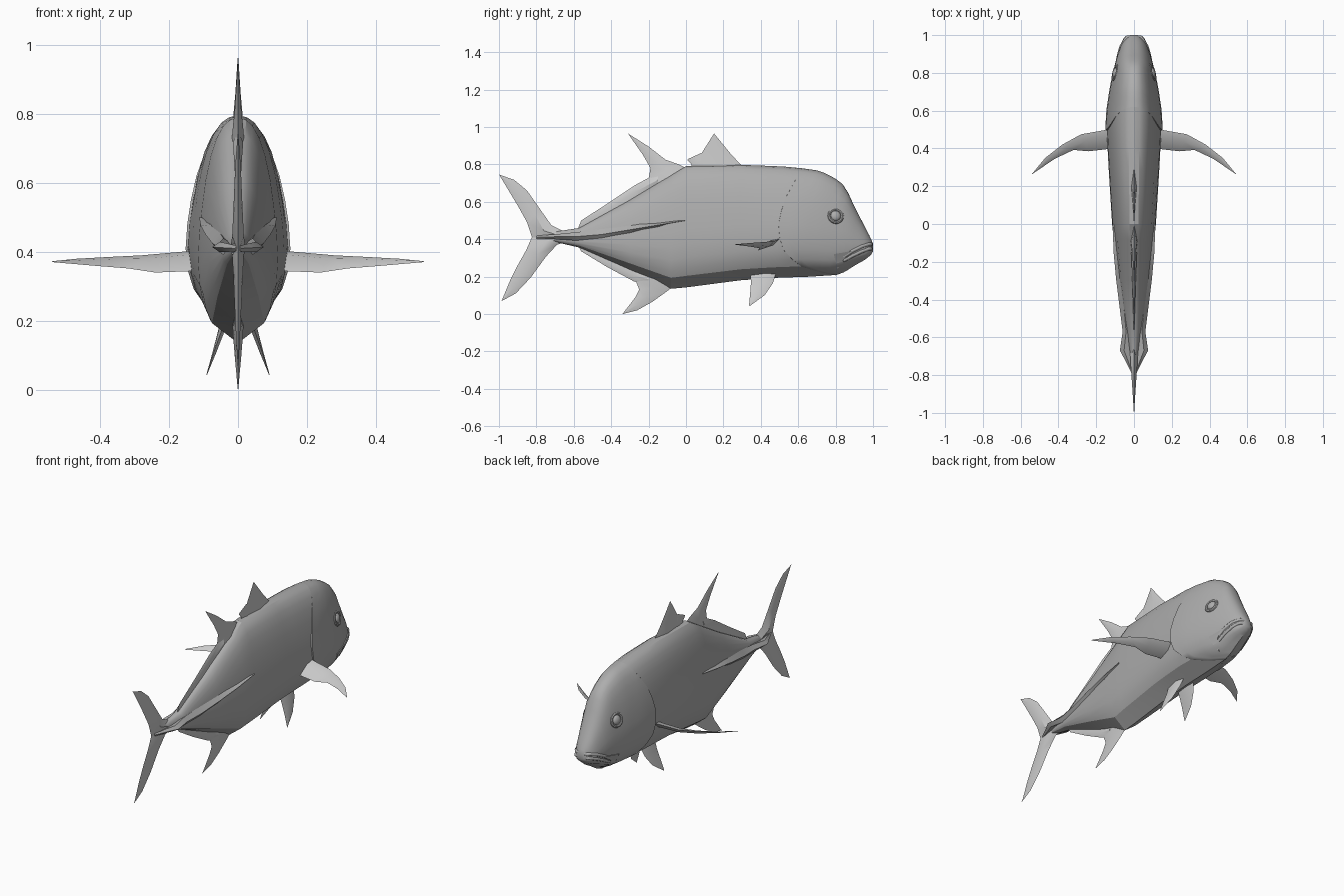
import bpy, bmesh, math
from mathutils import Vector

if "Cube" in bpy.data.objects:
    bpy.data.objects.remove(bpy.data.objects["Cube"])

# Body stations: y, top z, bottom z, half width
ST = [(-.80, .42, .40, .006), (-.70, .44, .385, .02), (-.57, .46, .355, .045),
      (-.30, .61, .235, .085), (-.08, .745, .135, .108), (0, .79, .142, .116),
      (.29, .797, .18, .134), (.50, .79, .195, .145), (.60, .782, .198, .141),
      (.717, .765, .20, .126), (.79, .73, .203, .112), (.85, .685, .225, .099),
      (.90, .575, .258, .085), (.957, .465, .29, .064), (.988, .405, .315, .043),
      (1.0, .375, .335, .018)]
# Half cross-section: height fraction, width fraction (bottom to top)
SEC = [(0, 0), (.05, .37), (.095, .7), (.16, .86), (.25, .96), (.36, 1), (.48, .97), (.6, .9),
       (.72, .81), (.83, .68), (.91, .53), (.965, .36), (.99, .2), (1, 0)]
# Rear edge of the gill cover: height fraction, y
GILL = [(0, .80), (.09, .62), (.22, .525), (.43, .488), (.68, .52), (.87, .58), (1, .62)]


def grey(name, v):
    m = bpy.data.materials.new(name)
    m.diffuse_color = (v, v, v, 1)
    m.use_nodes = True
    m.node_tree.nodes["Principled BSDF"].inputs["Base Color"].default_value = m.diffuse_color
    return m


BODY, FIN = grey("body_grey", .42), grey("fin_grey", .54)


def interp(table, u):
    u = min(max(u, table[0][0]), table[-1][0])
    for a, b in zip(table, table[1:]):
        if u <= b[0]:
            k = (u - a[0]) / (b[0] - a[0])
            return [p + (q - p) * k for p, q in zip(a[1:], b[1:])]


def surf(y, h, grow=1):
    top, bot, w = interp(ST, y)
    return Vector((w * interp(SEC, h)[0] * grow, y, bot + (top - bot) * h))


def on_side(y, z, out=0):
    top, bot, w = interp(ST, y)
    return Vector((surf(y, (z - bot) / (top - bot)).x + out, y, z))


def finish(ob, angle=30, mirror=False, mat=BODY):
    bpy.ops.object.select_all(action='DESELECT')
    bpy.context.view_layer.objects.active = ob
    ob.select_set(True)
    bpy.ops.object.shade_smooth_by_angle(angle=math.radians(angle))
    ob.data.materials.append(mat)
    if mirror:
        ob.modifiers.new("Mirror", 'MIRROR').use_mirror_merge = False
    return ob


def loft(name, rings, caps=(True, True), angle=30, mirror=False, mat=BODY):
    bm = bmesh.new()
    rows = [[bm.verts.new(p) for p in r] for r in rings]
    n = len(rows[0])
    for a, b in zip(rows, rows[1:]):
        for i in range(n):
            bm.faces.new((a[i], a[(i + 1) % n], b[(i + 1) % n], b[i]))
    for on, r in zip(caps, (rows[0], rows[-1])):
        if on:
            bm.faces.new(r)
    bmesh.ops.recalc_face_normals(bm, faces=bm.faces)
    me = bpy.data.meshes.new(name)
    bm.to_mesh(me)
    bm.free()
    ob = bpy.data.objects.new(name, me)
    bpy.context.collection.objects.link(ob)
    return finish(ob, angle, mirror, mat)


def ring(fn):
    half = [fn(h) for h, _ in SEC]
    return half + [Vector((-p.x, p.y, p.z)) for p in half[-2:0:-1]]


def fin(name, lead, trail, thick, normal=(1, 0, 0), mirror=False):
    # diamond section, thinning from root to tip
    n, rings, last = Vector(normal).normalized(), [], len(lead) - 1
    for i, (a, b) in enumerate(zip(lead, trail)):
        a, b = (Vector(p if len(p) == 3 else (0, *p)) for p in (a, b))
        off = n * (thick * (1 - i / last) + .001)
        m = a.lerp(b, .4)
        rings.append([a, m + off, b, m - off])
    return loft(name, rings, mirror=mirror, mat=FIN)


def tube(name, pts, r):
    cu = bpy.data.curves.new(name, 'CURVE')
    cu.dimensions, cu.bevel_depth, cu.bevel_resolution, cu.use_fill_caps = '3D', r, 2, True
    sp = cu.splines.new('POLY')
    full = pts + [Vector((-p.x, p.y, p.z)) for p in pts[::-1]]
    sp.points.add(len(full) - 1)
    for q, p in zip(sp.points, full):
        q.co = (*p, 1)
    cu.materials.append(BODY)
    bpy.context.collection.objects.link(bpy.data.objects.new(name, cu))


def gill(h):
    return interp(GILL, h)[0]


def lip(h):
    # gill edge step fades out towards the back of the head
    return .05 * min(1, max(0, (.9 - h) / .25))


# Trunk: fixed stations, then rows that slide under the gill cover
rows = [ring(lambda h, y=s[0]: surf(y, h)) for s in ST[:7]]
for k in (.35, .7, 1):
    rows.append(ring(lambda h: surf(.29 + (gill(h) - .29 + .006 * (lip(h) > 0)) * k, h)))
loft("trunk", rows, (True, False), 22)

# Head with a raised gill cover edge
rows = [ring(lambda h: surf(gill(h), h))]
for i in range(15):
    s = 1 - (1 - i / 14) ** 1.5
    rows.append(ring(lambda h: surf(gill(h) + .0005 + (.9995 - gill(h)) * s, h, 1 + lip(h) * (1 - s))))
loft("head", rows, (False, True), 35)

# Upright fins
fin("first_dorsal_fin", [(.31, .78), (.24, .855), (.15, .965)],
    [(.03, .78), (.085, .862), (.147, .96)], .014)
fin("dorsal_fin_notch", [(.12, .79), (.08, .86), (.01, .828)],
    [(.03, .78), (.03, .80), (.008, .822)], .006)
fin("second_dorsal_fin", [(.02, .77), (-.04, .80), (-.11, .825), (-.2, .895), (-.31, .965)],
    [(-.25, .62), (-.20, .72), (-.19, .78), (-.23, .85), (-.305, .957)], .018)
fin("second_dorsal_fin_trail", [(-.15, .755), (-.27, .69), (-.42, .59), (-.56, .50)],
    [(-.15, .66), (-.27, .60), (-.42, .51), (-.58, .45)], .014)
fin("anal_fin", [(-.05, .16), (-.11, .115), (-.18, .065), (-.26, .02), (-.34, 0)],
    [(-.33, .26), (-.27, .18), (-.25, .13), (-.27, .09), (-.335, .006)], .016)
fin("anal_fin_trail", [(-.2, .15), (-.28, .175), (-.42, .25), (-.56, .335)],
    [(-.2, .24), (-.28, .25), (-.42, .31), (-.58, .37)], .012)

# Forked tail
fin("tail_upper_lobe",
    [(-.63, .43), (-.72, .475), (-.78, .56), (-.85, .66), (-.92, .718), (-1, .745)],
    [(-.74, .40), (-.82, .40), (-.85, .49), (-.90, .58), (-.945, .655), (-.995, .738)], .02)
fin("tail_lower_lobe",
    [(-.63, .39), (-.69, .37), (-.75, .305), (-.83, .195), (-.91, .11), (-.99, .067)],
    [(-.74, .42), (-.82, .42), (-.855, .34), (-.90, .26), (-.94, .18), (-.985, .072)], .02)

# Paired fins
fin("pectoral_fins",
    [(.11, .505, .405), (.28, .475, .39), (.38, .42, .385), (.47, .35, .38), (.54, .265, .373)],
    [(.11, .40, .345), (.24, .385, .34), (.32, .392, .352), (.42, .345, .36), (.536, .266, .37)],
    .014, (0, -.4, 1), True)
fin("pelvic_fins", [(.035, .48, .215), (.05, .465, .165), (.07, .42, .10), (.091, .34, .042)],
    [(.035, .345, .215), (.05, .347, .165), (.07, .343, .11), (.09, .337, .047)],
    .012, (1, 0, .4), True)

# Lateral keel running onto the tail
rings = []
for y, z, x, t in [(0, .50, .113, .003), (-.15, .475, .108, .02), (-.3, .45, .094, .032),
                   (-.45, .425, .075, .03), (-.57, .415, .06, .024), (-.67, .414, .075, .015),
                   (-.73, .412, .042, .012), (-.80, .41, .008, .008)]:
    i = x * .7
    rings.append([Vector((x, y, z)), Vector((i, y, z + t)), Vector((0, y, z)), Vector((i, y, z - t))])
loft("side_keel", rings, mirror=True)

# Eyes: rim and ball
c = on_side(.80, .525)
rot = (0, math.radians(76), math.radians(14))
bpy.ops.mesh.primitive_torus_add(major_radius=.036, minor_radius=.009, major_segments=20,
                                 minor_segments=8, location=(0, 0, 0))
rim = bpy.context.object
rim.name = "eye_rims"
bpy.ops.mesh.primitive_uv_sphere_add(segments=16, ring_count=10, radius=.028)
ball = bpy.context.object
ball.name = "eye_balls"
ball.scale.z = .55
for ob in (rim, ball):
    bpy.ops.object.select_all(action='DESELECT')
    ob.location, ob.rotation_euler = c, rot
    ob.select_set(True)
    bpy.context.view_layer.objects.active = ob
    bpy.ops.object.transform_apply()
    finish(ob, 40, True)

# Lips and jaw plates
tube("upper_lip", [on_side(y, z, -.003) for y, z in
                   [(.84, .305), (.89, .338), (.94, .362), (.975, .372), (.988, .372)]], .01)
tube("lower_lip", [on_side(y, z, -.003) for y, z in
                   [(.84, .285), (.89, .312), (.94, .335), (.975, .348), (.988, .35)]], .01)
plate = [(.79, .32), (.84, .328), (.885, .337), (.845, .295), (.81, .24), (.80, .28)]
loft("jaw_plates", [[on_side(y, z, o) for y, z in plate] for o in (-.012, .007)], mirror=True)
